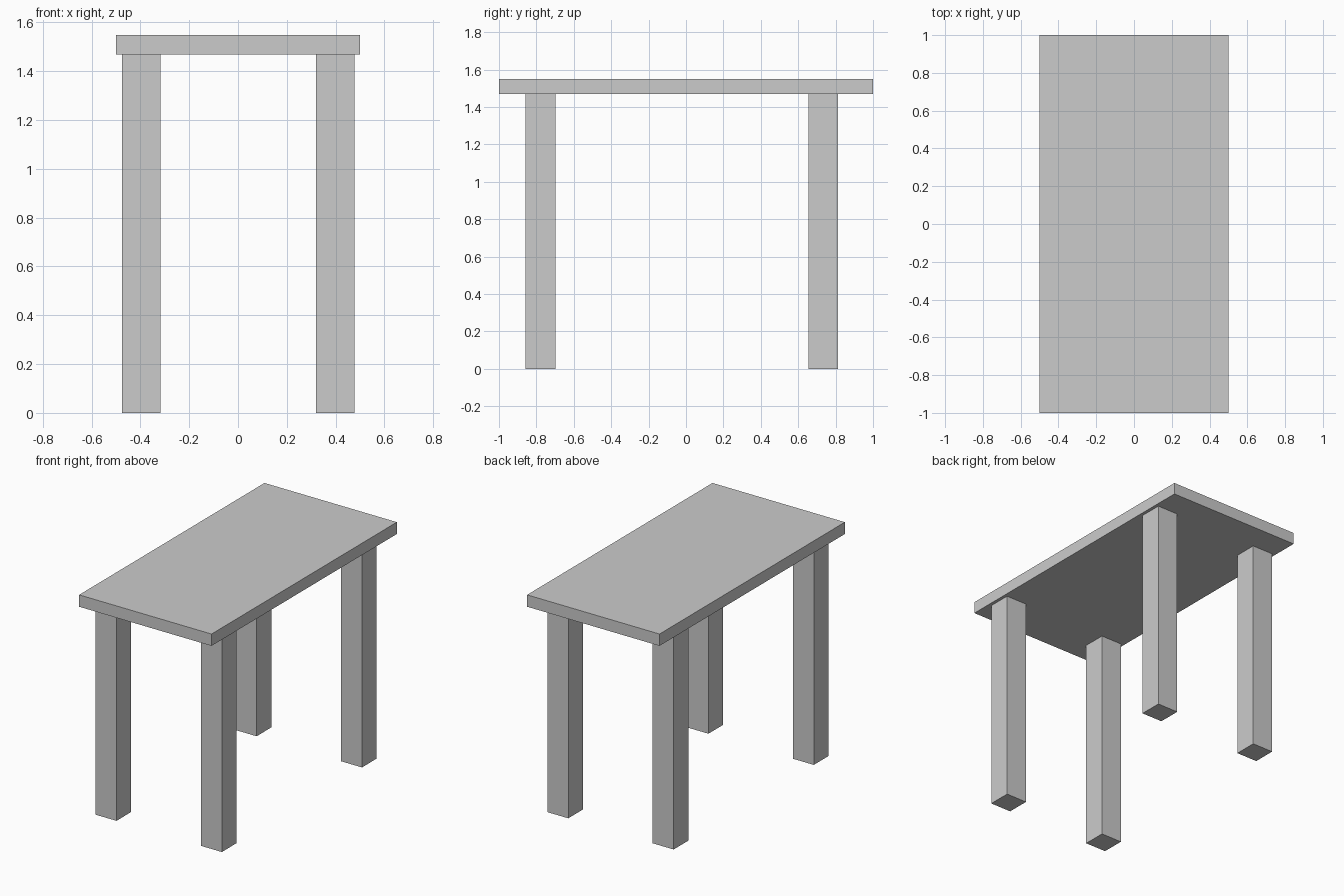
import bpy

if "Cube" in bpy.data.objects:
    bpy.data.objects.remove(bpy.data.objects["Cube"])


def box(name, x0, x1, y0, y1, z0, z1):
    """Axis-aligned box between the given bounds."""
    bpy.ops.mesh.primitive_cube_add(
        size=1, location=((x0 + x1) / 2, (y0 + y1) / 2, (z0 + z1) / 2))
    ob = bpy.context.object
    ob.name = name
    ob.scale = (x1 - x0, y1 - y0, z1 - z0)
    bpy.ops.object.transform_apply(location=False, rotation=False, scale=True)
    return ob


TOP_Z, UNDER_Z = 1.549, 1.468
HALF_LEG = 0.079

# Tabletop slab
box("tabletop", -0.5, 0.5, -1.0, 1.0, UNDER_Z, TOP_Z)

# Four square legs; the back pair sits slightly further in than the front pair
for row, y in (("front", -0.778), ("back", 0.734)):
    for side, x in (("left", -0.397), ("right", 0.399)):
        box(f"{row}_{side}_leg", x - HALF_LEG, x + HALF_LEG,
            y - HALF_LEG, y + HALF_LEG, 0.0, UNDER_Z)
